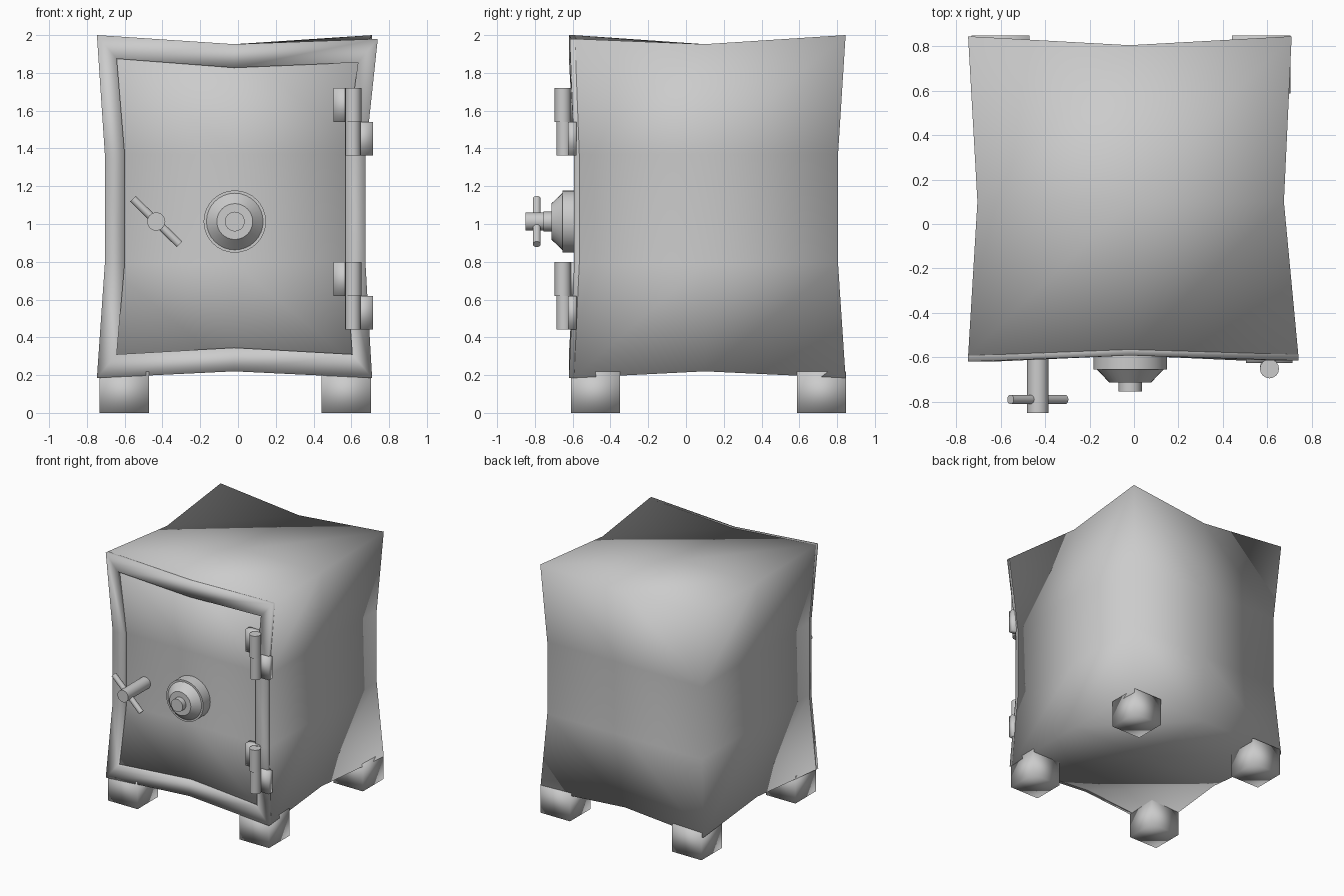
import bpy, math
from mathutils import Vector

if "Cube" in bpy.data.objects:
    bpy.data.objects.remove(bpy.data.objects["Cube"])

X = (-0.747, -0.02, 0.71)
Y = (-0.62, 0.10, 0.845)
Z = (0.185, 0.79, 1.37, 2.0)
GRID = (X, Y, Z)
PINCH = ((0.042, 0.035), (0.028, 0.04), (0.035, 0.048))  # inward pull (low side, high side)


def add_mesh(name, verts, faces, smooth=True):
    me = bpy.data.meshes.new(name)
    me.from_pydata([tuple(v) for v in verts], [], faces)
    ob = bpy.data.objects.new(name, me)
    bpy.context.collection.objects.link(ob)
    if smooth:
        me.shade_smooth()
    return ob


def is_end(axis, n):
    return n in (0, len(GRID[axis]) - 1)


def point(*idx):
    """Box grid point, pulled inward wherever it is not a corner."""
    p = Vector([GRID[a][idx[a]] for a in range(3)])
    for a in range(3):
        if is_end(a, idx[a]):
            mids = sum(not is_end(b, idx[b]) for b in range(3) if b != a)
            hi = idx[a] > 0
            amount = PINCH[a][hi] * (0, 1, 1.12)[mids]
            p[a] += -amount if hi else amount
    if idx == (2, 0, 3):      # dented front corner
        p += Vector((0.03, 0.005, -0.02))
    return p


def box(name, lo, hi):
    v = [(x, y, z) for x in (lo[0], hi[0]) for y in (lo[1], hi[1]) for z in (lo[2], hi[2])]
    f = [(0, 1, 3, 2), (4, 6, 7, 5), (0, 4, 5, 1), (2, 3, 7, 6), (0, 2, 6, 4), (1, 5, 7, 3)]
    return add_mesh(name, v, f)


def cylinder(name, a, b, r, n=24):
    a, b = Vector(a), Vector(b)
    bpy.ops.mesh.primitive_cylinder_add(vertices=n, radius=r, depth=(b - a).length, location=(a + b) / 2)
    ob = bpy.context.object
    ob.name = name
    ob.rotation_euler = (b - a).to_track_quat('Z', 'Y').to_euler()
    bpy.ops.object.shade_smooth_by_angle(angle=math.radians(40))
    return ob


# Body: pinched box, front skin set back behind the frame
DEPTH = 0.025
verts, lookup, faces = [], {}, []


def vert(idx):
    if idx not in lookup:
        p = point(*idx)
        if idx[1] == 0:
            p.y += DEPTH
        lookup[idx] = len(verts)
        verts.append(p)
    return lookup[idx]


for a in range(3):
    b, c = (a + 1) % 3, (a + 2) % 3
    for side in (0, len(GRID[a]) - 1):
        for u in range(len(GRID[b]) - 1):
            for w in range(len(GRID[c]) - 1):
                quad = []
                for du, dw in ((0, 0), (1, 0), (1, 1), (0, 1)):
                    idx = [0, 0, 0]
                    idx[a], idx[b], idx[c] = side, u + du, w + dw
                    quad.append(vert(tuple(idx)))
                faces.append(quad if side else quad[::-1])
add_mesh("safe_body", verts, faces)

# Door frame: raised band around the front
loop = [(0, 0), (1, 0), (2, 0), (2, 1), (2, 2), (2, 3), (1, 3), (0, 3), (0, 2), (0, 1)]
outer = [point(i, 0, k) for i, k in loop]
inner = [p + Vector(((0.105, 0, -0.105)[i], 0, (0.125, 0, 0, -0.125)[k]))
         for p, (i, k) in zip(outer, loop)]
back = Vector((0, DEPTH + 0.002, 0))
rings = [[p + back for p in outer], outer, inner, [p + back for p in inner]]
n = len(loop)
faces = [(r * n + s, r * n + (s + 1) % n, (r + 1) * n + (s + 1) % n, (r + 1) * n + s)
         for r in range(3) for s in range(n)]
add_mesh("door_frame", sum(rings, []), faces)

# Feet
for fb, y in (("front", -0.61), ("back", 0.588)):
    for lr, x in (("left", -0.732), ("right", 0.442)):
        box(f"{fb}_{lr}_foot", (x, y, 0), (x + 0.262, y + 0.26, 0.22))

# Combination dial: lathed profile (radius, y)
profile = [(0.165, -0.56), (0.165, -0.655), (0.15, -0.655), (0.095, -0.713),
           (0.052, -0.713), (0.052, -0.755), (0, -0.755)]
seg = 32
verts = [(-0.017 + r * math.cos(t * math.tau / seg), y, 1.013 + r * math.sin(t * math.tau / seg))
         for r, y in profile for t in range(seg)]
faces = [(q * seg + t, q * seg + (t + 1) % seg, (q + 1) * seg + (t + 1) % seg, (q + 1) * seg + t)
         for q in range(len(profile) - 2) for t in range(seg)]
faces.append(list(range((len(profile) - 2) * seg, (len(profile) - 1) * seg)))
dial = add_mesh("dial", verts[:(len(profile) - 1) * seg], faces)
bpy.context.view_layer.objects.active = dial
dial.select_set(True)
bpy.ops.object.shade_smooth_by_angle(angle=math.radians(30))

# Door handle: shaft and slanted crossbar
cylinder("handle_shaft", (-0.433, -0.56, 1.013), (-0.433, -0.85, 1.013), 0.048)
cylinder("handle_bar", (-0.556, -0.79, 1.133), (-0.31, -0.79, 0.893), 0.021, 16)

# Hinges: two knuckles, one leaf on the door, one on the frame
for name, z in (("upper", 1.54), ("lower", 0.62)):
    cylinder(f"{name}_hinge_door_knuckle", (0.61, -0.652, z), (0.61, -0.652, z + 0.18), 0.043, 16)
    cylinder(f"{name}_hinge_frame_knuckle", (0.608, -0.645, z - 0.178), (0.608, -0.645, z), 0.041, 16)
    box(f"{name}_hinge_door_leaf", (0.505, -0.625, z), (0.61, -0.56, z + 0.18))
    box(f"{name}_hinge_frame_leaf", (0.608, -0.625, z - 0.178), (0.714, -0.58, z))
